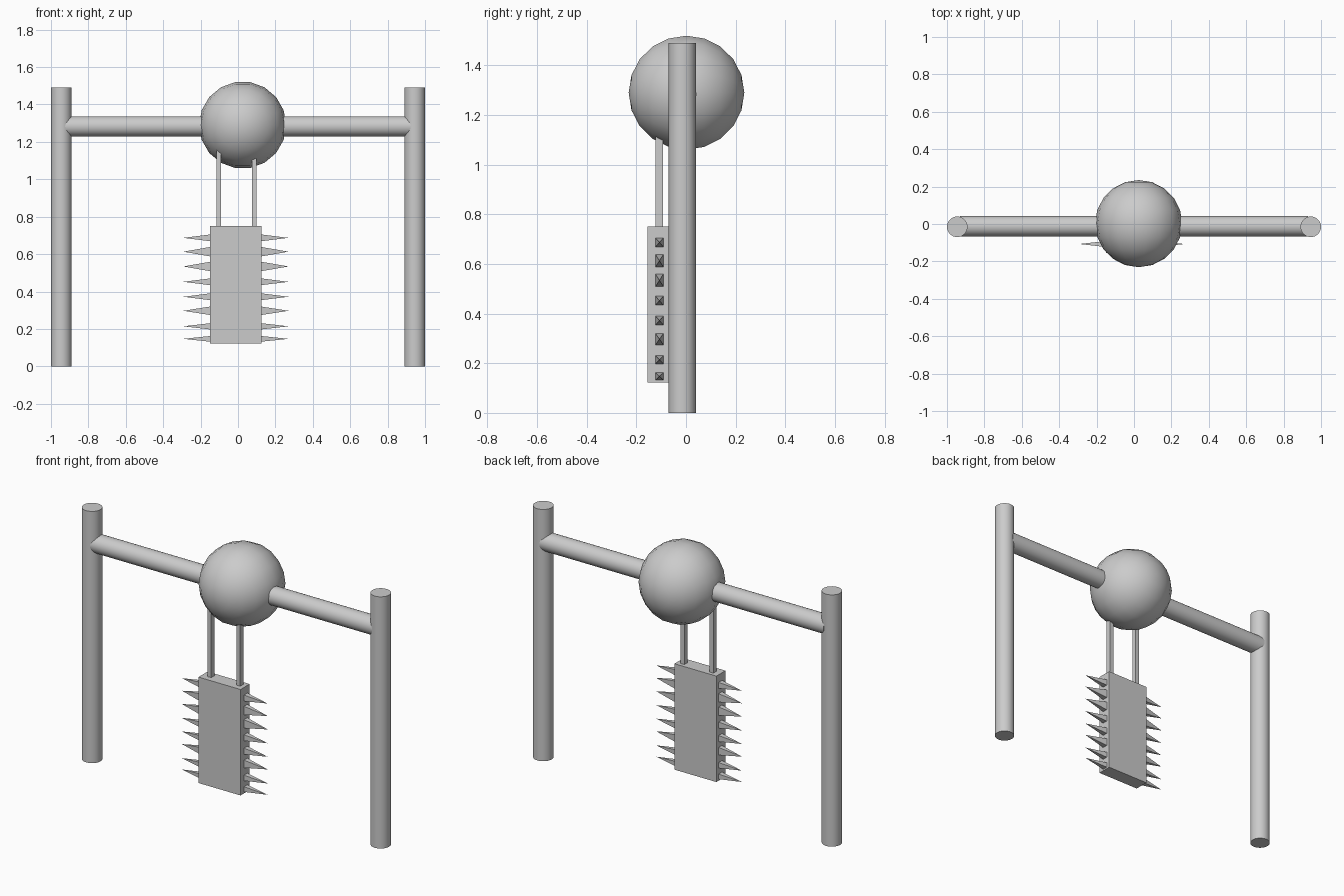
import bpy
import math

cube = bpy.data.objects.get("Cube")
if cube:
    bpy.data.objects.remove(cube, do_unlink=True)

grey = bpy.data.materials.new("plain_grey")
grey.use_nodes = True
colour = (0.6, 0.6, 0.6, 1)
grey.diffuse_color = colour
grey.node_tree.nodes["Principled BSDF"].inputs["Base Color"].default_value = colour


def finish(name, smooth=False):
    obj = bpy.context.object
    obj.name = name
    obj.data.materials.append(grey)
    if smooth:
        bpy.ops.object.shade_smooth_by_angle(angle=math.radians(40))
    return obj


def rod(name, centre, radius, length, rotation=(0, 0, 0)):
    bpy.ops.mesh.primitive_cylinder_add(vertices=32, radius=radius, depth=length,
                                        location=centre, rotation=rotation)
    return finish(name, True)


def box(name, low, high):
    centre = [(a + b) / 2 for a, b in zip(low, high)]
    bpy.ops.mesh.primitive_cube_add(size=1, location=centre)
    bpy.context.object.scale = [b - a for a, b in zip(low, high)]
    bpy.ops.object.transform_apply(location=False, rotation=False, scale=True)
    return finish(name)


def spike(name, base_x, tip_x, y, z, width, height):
    # Four-sided pyramid pointing sideways
    tip, half_w, half_h = tip_x - base_x, width / 2, height / 2
    verts = [(0, -half_w, -half_h), (0, half_w, -half_h),
             (0, half_w, half_h), (0, -half_w, half_h), (tip, 0, 0)]
    faces = [(0, 3, 2, 1), (0, 1, 4), (1, 2, 4), (2, 3, 4), (3, 0, 4)]
    if tip < 0:
        faces = [f[::-1] for f in faces]
    mesh = bpy.data.meshes.new(name)
    mesh.from_pydata(verts, [], faces)
    mesh.materials.append(grey)
    obj = bpy.data.objects.new(name, mesh)
    obj.location = (base_x, y, z)
    bpy.context.collection.objects.link(obj)


# Frame: two posts and a crossbeam
for side, x in (("left", 0.945), ("right", -0.945)):
    rod(side + "_post", (x, -0.015, 0.745), 0.055, 1.49)
rod("crossbeam", (0, -0.012, 1.283), 0.054, 1.86, (0, math.pi / 2, 0))

# Ball on the beam
bpy.ops.mesh.primitive_uv_sphere_add(segments=18, ring_count=10, radius=0.233,
                                     location=(0.025, 0.002, 1.29),
                                     rotation=(math.pi / 2, 0, 0))
ball = bpy.context.object
ball.rotation_euler = (math.pi / 2, math.pi / 18, 0)
finish("ball", True)

# Hanging block and its two hangers
box("block", (-0.15, -0.155, 0.123), (0.125, -0.07, 0.75))
for side, x in (("left", 0.0875), ("right", -0.1025)):
    box(side + "_hanger", (x - 0.0125, -0.122, 0.74), (x + 0.0125, -0.092, 1.2))

# Spikes down both sides: height on the block, thickness
rows = [(0.687, 0.036), (0.613, 0.05), (0.534, 0.05), (0.452, 0.036),
        (0.372, 0.036), (0.297, 0.045), (0.214, 0.033), (0.147, 0.03)]
for i, (z, height) in enumerate(rows, 1):
    spike(f"left_spike_{i}", 0.125, 0.27, -0.107, z, 0.032, height)
    spike(f"right_spike_{i}", -0.15, -0.292, -0.107, z, 0.032, height)
